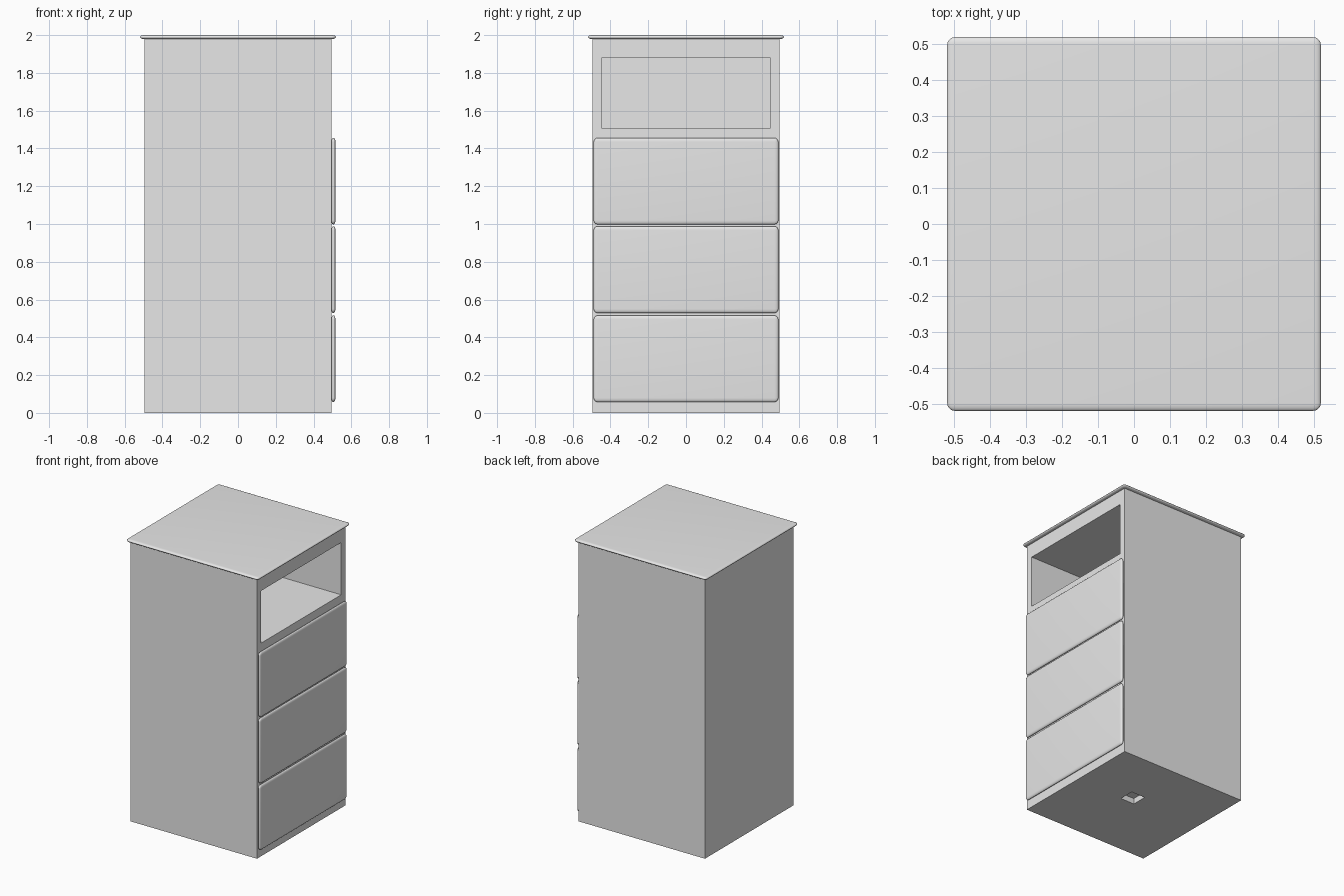
import bpy
import bmesh
from mathutils import Vector

if "Cube" in bpy.data.objects:
    bpy.data.objects.remove(bpy.data.objects["Cube"])

grey = bpy.data.materials.new("light_grey")
grey.use_nodes = True
grey.diffuse_color = (0.8, 0.8, 0.8, 1)
grey.node_tree.nodes["Principled BSDF"].inputs["Base Color"].default_value = (0.8, 0.8, 0.8, 1)


def box(name, low, high, radius=0, thin_axis=None):
    """Box between two corners; a thin slab can get fully rounded rims."""
    low, high = Vector(low), Vector(high)
    size = high - low
    squash = Vector((1, 1, 1))
    bm = bmesh.new()
    bmesh.ops.create_cube(bm, size=1)
    if radius:
        # Round a thicker slab, then flatten it so the rim is elliptical
        squash[thin_axis] = size[thin_axis] / (2.2 * radius)
        size[thin_axis] = 2.2 * radius
    bmesh.ops.scale(bm, vec=size, verts=bm.verts)
    if radius:
        bmesh.ops.bevel(bm, geom=bm.edges[:], offset=radius, segments=5,
                        profile=0.5, affect='EDGES')
        bmesh.ops.scale(bm, vec=squash, verts=bm.verts)
    bmesh.ops.translate(bm, vec=(low + high) / 2, verts=bm.verts)
    mesh = bpy.data.meshes.new(name)
    bm.to_mesh(mesh)
    bm.free()
    mesh.materials.append(grey)
    obj = bpy.data.objects.new(name, mesh)
    bpy.context.collection.objects.link(obj)
    return obj


def activate(obj):
    bpy.ops.object.select_all(action='DESELECT')
    obj.select_set(True)
    bpy.context.view_layer.objects.active = obj


def cut(target, cutter):
    """Subtract the cutter from the target and discard it."""
    cutter.hide_render = True
    mod = target.modifiers.new("cut", 'BOOLEAN')
    mod.operation = 'DIFFERENCE'
    mod.solver = 'EXACT'
    mod.object = cutter
    activate(target)
    bpy.ops.object.modifier_apply(modifier=mod.name)
    bpy.data.objects.remove(cutter)


# Cabinet body with an open shelf and a small recess underneath
half = 0.495
body = box("cabinet_body", (-half, -half, 0), (half, half, 1.985))
cut(body, box("shelf_cutter", (-0.45, -0.447, 1.508), (0.6, 0.447, 1.878)))
cut(body, box("recess_cutter", (0.01, 0.01, -0.1), (0.12, 0.12, 0.04)))

# Overhanging top board
rounded = [box("top_board", (-0.518, -0.518, 1.979), (0.518, 0.518, 2), 0.022, 2)]

# Drawer fronts on the open side
drawers = {"lower_drawer": (0.058, 0.516),
           "middle_drawer": (0.529, 0.988),
           "upper_drawer": (0.998, 1.456)}
for name, (bottom, top) in drawers.items():
    rounded.append(box(name, (0.494, -0.489, bottom), (0.516, 0.489, top), 0.022, 0))

for obj in rounded:
    activate(obj)
    bpy.ops.object.shade_smooth_by_angle()
